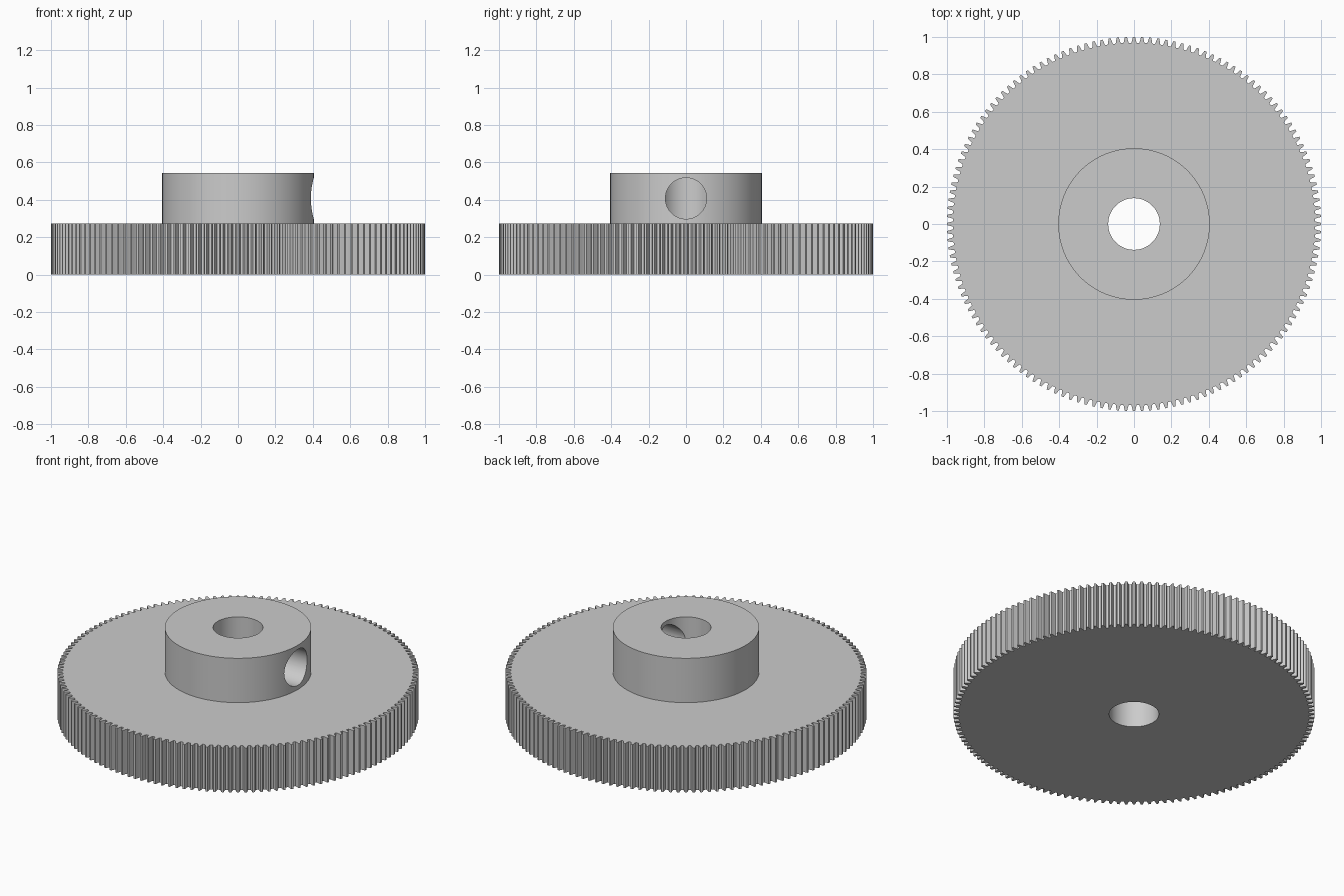
import bpy, bmesh, math
from mathutils import Matrix

if "Cube" in bpy.data.objects:
    bpy.data.objects.remove(bpy.data.objects["Cube"])

TEETH = 144
R_TIP, R_ROOT = 1.0, 0.969
FACE_H, TOTAL_H = 0.272, 0.543
HUB_R, BORE_R, SCREW_R = 0.405, 0.138, 0.11

steel = bpy.data.materials.new("plain_grey")
steel.diffuse_color = (0.6, 0.6, 0.6, 1)
steel.use_nodes = True
steel.node_tree.nodes["Principled BSDF"].inputs["Base Color"].default_value = steel.diffuse_color


def make_object(name, bm):
    bmesh.ops.recalc_face_normals(bm, faces=bm.faces)
    mesh = bpy.data.meshes.new(name)
    bm.to_mesh(mesh)
    bm.free()
    mesh.materials.append(steel)
    ob = bpy.data.objects.new(name, mesh)
    bpy.context.collection.objects.link(ob)
    return ob


def cylinder(name, radius, length, matrix, segments=96):
    bm = bmesh.new()
    bmesh.ops.create_cone(bm, cap_ends=True, segments=segments, radius1=radius,
                          radius2=radius, depth=length, matrix=matrix)
    return make_object(name, bm)


def combine(target, tool, operation):
    mod = target.modifiers.new(operation.lower(), 'BOOLEAN')
    mod.operation = operation
    mod.solver = 'EXACT'
    mod.object = tool
    bpy.context.view_layer.objects.active = target
    bpy.ops.object.modifier_apply(modifier=mod.name)
    bpy.data.objects.remove(tool, do_unlink=True)


# Toothed wheel: one tooth profile (fraction of pitch, height) repeated round the rim
tooth = [(-0.34, 0.0), (-0.27, 0.25), (-0.21, 0.6), (-0.13, 1.0),
         (0.13, 1.0), (0.21, 0.6), (0.27, 0.25), (0.34, 0.0)]
bm = bmesh.new()
rim = []
for i in range(TEETH):
    for offset, height in tooth:
        a = (i + offset) * math.tau / TEETH
        r = R_ROOT + (R_TIP - R_ROOT) * height
        rim.append(bm.verts.new((r * math.cos(a), r * math.sin(a), 0)))
base = bm.faces.new(rim)
top = bmesh.ops.extrude_face_region(bm, geom=[base])["geom"]
bmesh.ops.translate(bm, vec=(0, 0, FACE_H),
                    verts=[g for g in top if isinstance(g, bmesh.types.BMVert)])
gear = make_object("gear_wheel", bm)

# Raised hub, sunk into the wheel and joined to it
hub_bottom = FACE_H / 2
hub = cylinder("hub", HUB_R, TOTAL_H - hub_bottom,
               Matrix.Translation((0, 0, (TOTAL_H + hub_bottom) / 2)), 128)
combine(gear, hub, 'UNION')

# Shaft bore through the full height
bore = cylinder("bore_cutter", BORE_R, 2, Matrix.Identity(4))
combine(gear, bore, 'DIFFERENCE')

# Set screw hole from the right side of the hub into the bore
screw_matrix = (Matrix.Translation((0.3, 0, (FACE_H + TOTAL_H) / 2))
                @ Matrix.Rotation(math.pi / 2, 4, 'Y'))
screw = cylinder("screw_hole_cutter", SCREW_R, 0.6, screw_matrix, 64)
combine(gear, screw, 'DIFFERENCE')

# Smooth round walls, crisp edges
bpy.ops.object.select_all(action='DESELECT')
gear.select_set(True)
bpy.context.view_layer.objects.active = gear
bpy.ops.object.shade_smooth_by_angle(angle=math.radians(20))
